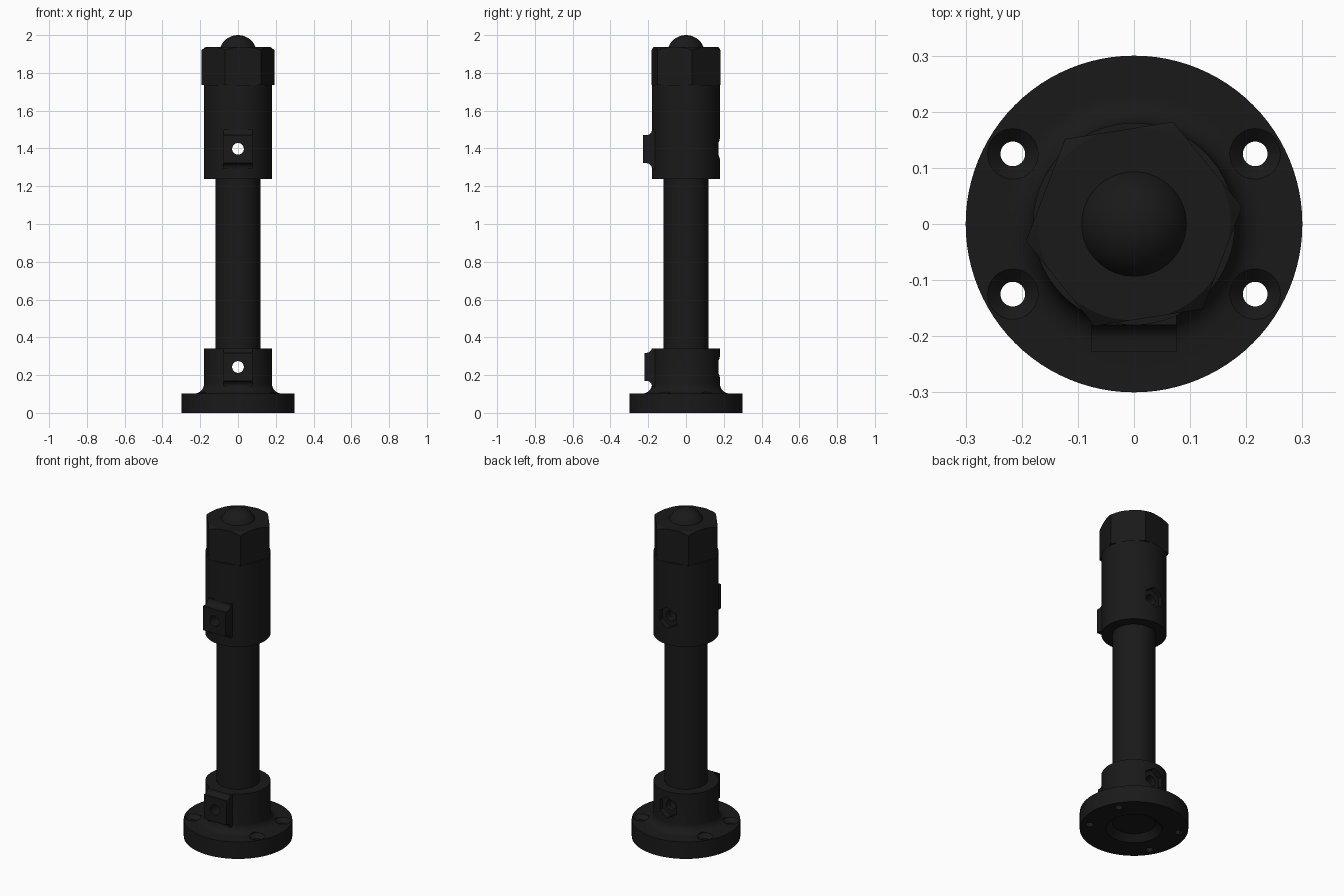
import bpy, bmesh, math
from mathutils import Matrix, Vector

if "Cube" in bpy.data.objects:
    bpy.data.objects.remove(bpy.data.objects["Cube"])

black = bpy.data.materials.new("black_plastic")
black.diffuse_color = (0.01, 0.01, 0.01, 1)
black.use_nodes = True
black.node_tree.nodes["Principled BSDF"].inputs["Base Color"].default_value = black.diffuse_color
SEG = 96


def finish(name, bm):
    bmesh.ops.remove_doubles(bm, verts=bm.verts, dist=1e-5)
    bmesh.ops.recalc_face_normals(bm, faces=bm.faces)
    mesh = bpy.data.meshes.new(name)
    bm.to_mesh(mesh)
    bm.free()
    mesh.materials.append(black)
    ob = bpy.data.objects.new(name, mesh)
    bpy.context.collection.objects.link(ob)
    return ob


def lathe(name, profile, seg=SEG, closed=False, turn=0.0):
    """Revolve (radius, z) points about z."""
    bm = bmesh.new()
    vs = [bm.verts.new((r, 0, z)) for r, z in profile]
    es = [bm.edges.new(p) for p in zip(vs, vs[1:])]
    if closed:
        es.append(bm.edges.new((vs[-1], vs[0])))
    bmesh.ops.spin(bm, geom=vs + es, cent=(0, 0, 0), axis=(0, 0, 1),
                   angle=2 * math.pi, steps=seg, use_merge=True)
    bm.transform(Matrix.Rotation(turn, 4, 'Z'))
    return finish(name, bm)


def cyl_y(name, r, y0, y1, z, seg=32):
    """Cylinder (or hex prism) along y."""
    bm = bmesh.new()
    m = Matrix.Translation((0, (y0 + y1) / 2, z)) @ Matrix.Rotation(math.pi / 2, 4, 'X')
    bmesh.ops.create_cone(bm, cap_ends=True, segments=seg, radius1=r, radius2=r,
                          depth=abs(y1 - y0), matrix=m)
    return finish(name, bm)


def boolean(ob, other, op):
    mod = ob.modifiers.new(op.lower(), 'BOOLEAN')
    mod.operation, mod.object, mod.solver = op, other, 'EXACT'
    bpy.context.view_layer.objects.active = ob
    bpy.ops.object.modifier_apply(modifier=mod.name)
    bpy.data.objects.remove(other)


def arc(cr, cz, rad, a0, a1, n=8):
    return [(cr + rad * math.cos(math.radians(a0 + (a1 - a0) * i / n)),
             cz + rad * math.sin(math.radians(a0 + (a1 - a0) * i / n))) for i in range(n + 1)]


def boss(front, z0, z1, fil=0.03):
    """Screw boss with fillets above and below, extruded along x."""
    back = -0.14
    prof = [(back, z0 - fil)] + arc(-0.18 - fil, z0 - fil, fil, 0, 90)
    prof += [(front, z0), (front, z1)]
    top = arc(-0.18 - fil, z1 + fil, fil, -90, 0)
    prof += top + [(back, z1 + fil)]
    bm = bmesh.new()
    f = bm.faces.new([bm.verts.new((-0.076, y, z)) for y, z in prof])
    r = bmesh.ops.extrude_face_region(bm, geom=[f])
    bmesh.ops.translate(bm, vec=(0.152, 0, 0),
                        verts=[g for g in r["geom"] if isinstance(g, bmesh.types.BMVert)])
    return finish("boss", bm)


def clamp_features(ob, front, z0, z1, zc):
    """Boss in front, screw hole through, hex nut pocket at the back."""
    boolean(ob, boss(front, z0, z1), 'UNION')
    boolean(ob, cyl_y("drill", 0.031, -0.4, 0.4, zc), 'DIFFERENCE')
    boolean(ob, cyl_y("nut_pocket", 0.064, 0.145, 0.3, zc, 6), 'DIFFERENCE')


# Base flange with filleted collar and pole socket
base = lathe("base_flange", [(0.155, 0), (0.30, 0), (0.30, 0.103), (0.23, 0.103)]
             + arc(0.23, 0.153, 0.05, 270, 180)[1:]
             + [(0.18, 0.34), (0.119, 0.34), (0.119, 0.036)], closed=True)
clamp_features(base, -0.22, 0.17, 0.32 - 0.002, 0.243)
# Trim the boss fillet flush with the collar top
bm = bmesh.new()
bmesh.ops.create_cube(bm, size=1, matrix=Matrix.Translation((0, 0, 0.84)))
boolean(base, finish("trim", bm), 'DIFFERENCE')
# Four countersunk mounting holes
for sx in (-1, 1):
    for sy in (-1, 1):
        cutter = lathe("screw_hole", [(0, -0.05), (0.022, -0.05), (0.022, 0.08),
                                      (0.045, 0.103), (0.045, 0.2), (0, 0.2)], 32)
        cutter.data.transform(Matrix.Translation((sx * 0.216, sy * 0.125, 0)))
        boolean(base, cutter, 'DIFFERENCE')

# Pole with the two cross holes
pole = lathe("pole", [(0, 0.036), (0.118, 0.036), (0.118, 1.70), (0, 1.70)])
for zc in (0.243, 1.398):
    boolean(pole, cyl_y("drill", 0.031, -0.4, 0.4, zc), 'DIFFERENCE')

# Upper sleeve
sleeve = lathe("upper_sleeve", [(0, 1.70), (0.119, 1.70), (0.119, 1.237), (0.18, 1.237),
                                (0.18, 1.737), (0, 1.737)])
clamp_features(sleeve, -0.228, 1.322, 1.47, 1.398)

# Hexagonal cap, corners trimmed by a chamfered turning
cap = lathe("hex_cap", [(0, 1.735), (0.195, 1.735), (0.195, 1.936), (0, 1.936)], 6,
            turn=math.radians(9))
turning = lathe("turning", [(0, 1.6), (0.198, 1.6), (0.198, 1.918), (0.166, 1.94), (0, 1.94)])
boolean(cap, turning, 'INTERSECT')

# Ball showing through the cap top
ball = lathe("top_ball", arc(0, 1.9, 0.1, -90, 90, 32), 64)

for ob in (base, pole, sleeve, cap, ball):
    bpy.ops.object.select_all(action='DESELECT')
    ob.select_set(True)
    bpy.context.view_layer.objects.active = ob
    bpy.ops.object.shade_smooth_by_angle(angle=math.radians(25))
